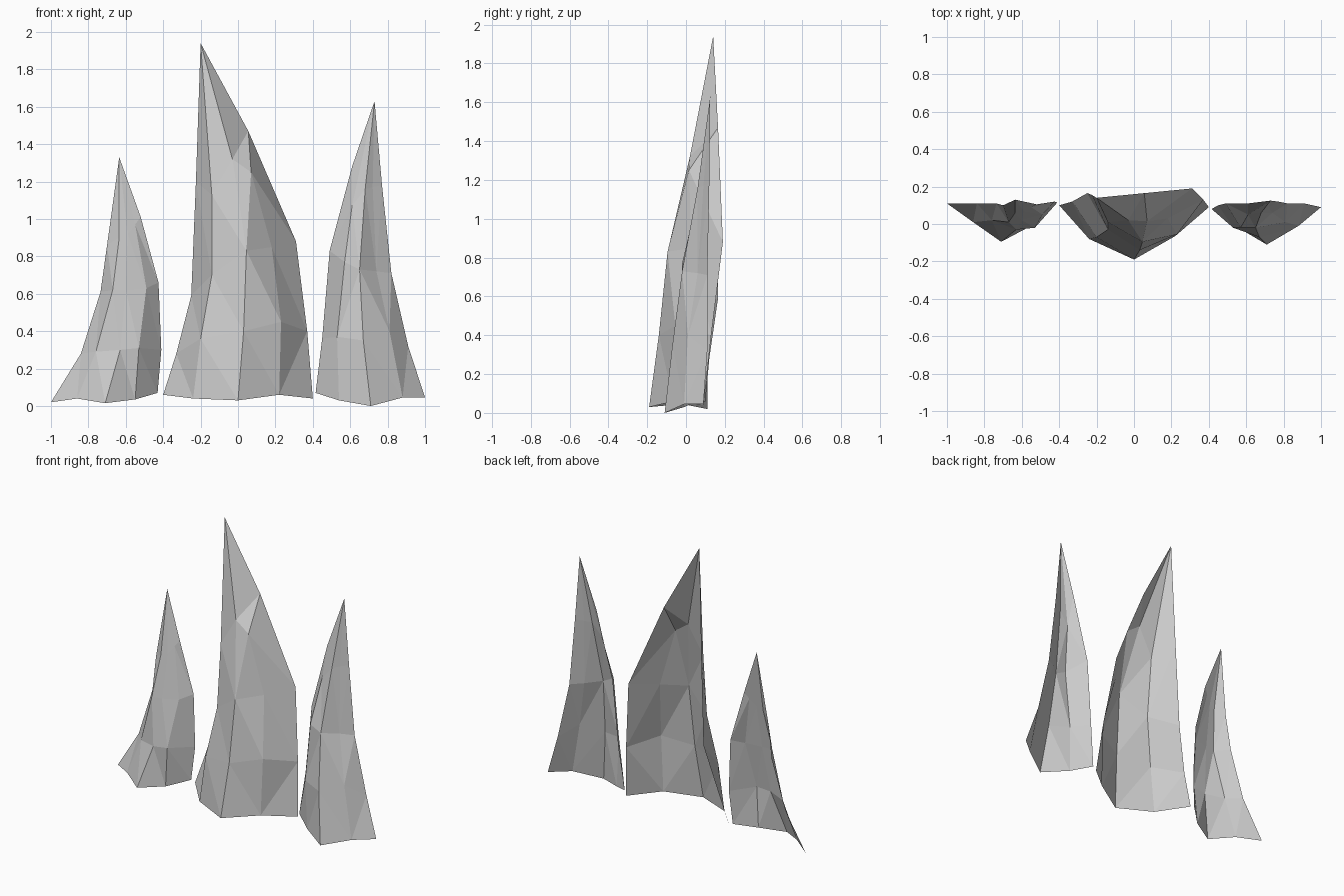
import bpy, bmesh


def spire(name, rows):
    """Loft an open-backed faceted shell through rows of points, base to tip."""
    bm = bmesh.new()
    made = {}

    def vert(co):
        if co not in made:
            made[co] = bm.verts.new(co)
        return made[co]

    for low, high in zip(rows, rows[1:]):
        for i in range(len(low) - 1):
            corners = (low[i], low[i + 1], high[i + 1], high[i])
            unique = list(dict.fromkeys(corners))
            if len(unique) > 2:
                bm.faces.new([vert(c) for c in unique])
    bmesh.ops.triangulate(bm, faces=bm.faces[:], quad_method='SHORT_EDGE')
    mesh = bpy.data.meshes.new(name)
    bm.to_mesh(mesh)
    bm.free()
    obj = bpy.data.objects.new(name, mesh)
    bpy.context.collection.objects.link(obj)
    return obj


# Tall centre spire with a stepped shoulder on its right
tip, shoulder = (-.2, .14, 1.94), (.055, .165, 1.47)
spire("centre_spire", [
    [(-.4, .1, .06), (-.24, -.08, .04), (0, -.19, .03), (.22, -.065, .06), (.4, .09, .04)],
    [(-.33, .12, .28), (-.2, -.07, .36), (.03, -.14, .4), (.23, -.055, .45), (.37, .13, .4)],
    [(-.25, .165, .59), (-.14, -.03, .7), (.045, -.095, .83), (.18, .03, .85), (.31, .19, .88)],
    [(-.225, .155, 1.2), (-.14, .01, 1.13), (-.03, .02, 1.32), (.07, .015, 1.25), shoulder],
    [tip, tip, tip, shoulder, shoulder],
])

# Right spire
spire("right_spire", [
    [(.415, .08, .07), (.54, -.01, .03), (.71, -.11, 0), (.88, -.01, .045), (1, .09, .045)],
    [(.45, .1, .36), (.53, -.02, .37), (.67, -.07, .35), (.81, .01, .4), (.91, .11, .32)],
    [(.49, .11, .83), (.57, -.02, .77), (.65, -.02, .73), (.74, .06, .72), (.82, .11, .71)],
    [(.61, .11, 1.28), (.61, .05, 1.07), (.68, .06, 1.16), (.72, .09, 1.17), (.77, .12, 1.18)],
    [(.73, .125, 1.63)] * 5,
])

# Small left spire
spire("left_spire", [
    [(-1, .11, .02), (-.86, .01, .04), (-.71, -.095, .015), (-.55, -.01, .035), (-.43, .1, .07)],
    [(-.84, .11, .28), (-.76, .02, .29), (-.63, -.03, .3), (-.53, -.02, .31), (-.41, .115, .3)],
    [(-.735, .11, .61), (-.67, .01, .62), (-.6, .02, .62), (-.49, .05, .63), (-.425, .12, .66)],
    [(-.7, .1, .86), (-.635, .06, .9), (-.59, .07, .92), (-.55, .09, .97), (-.52, .105, 1.01)],
    [(-.635, .13, 1.33)] * 5,
])
